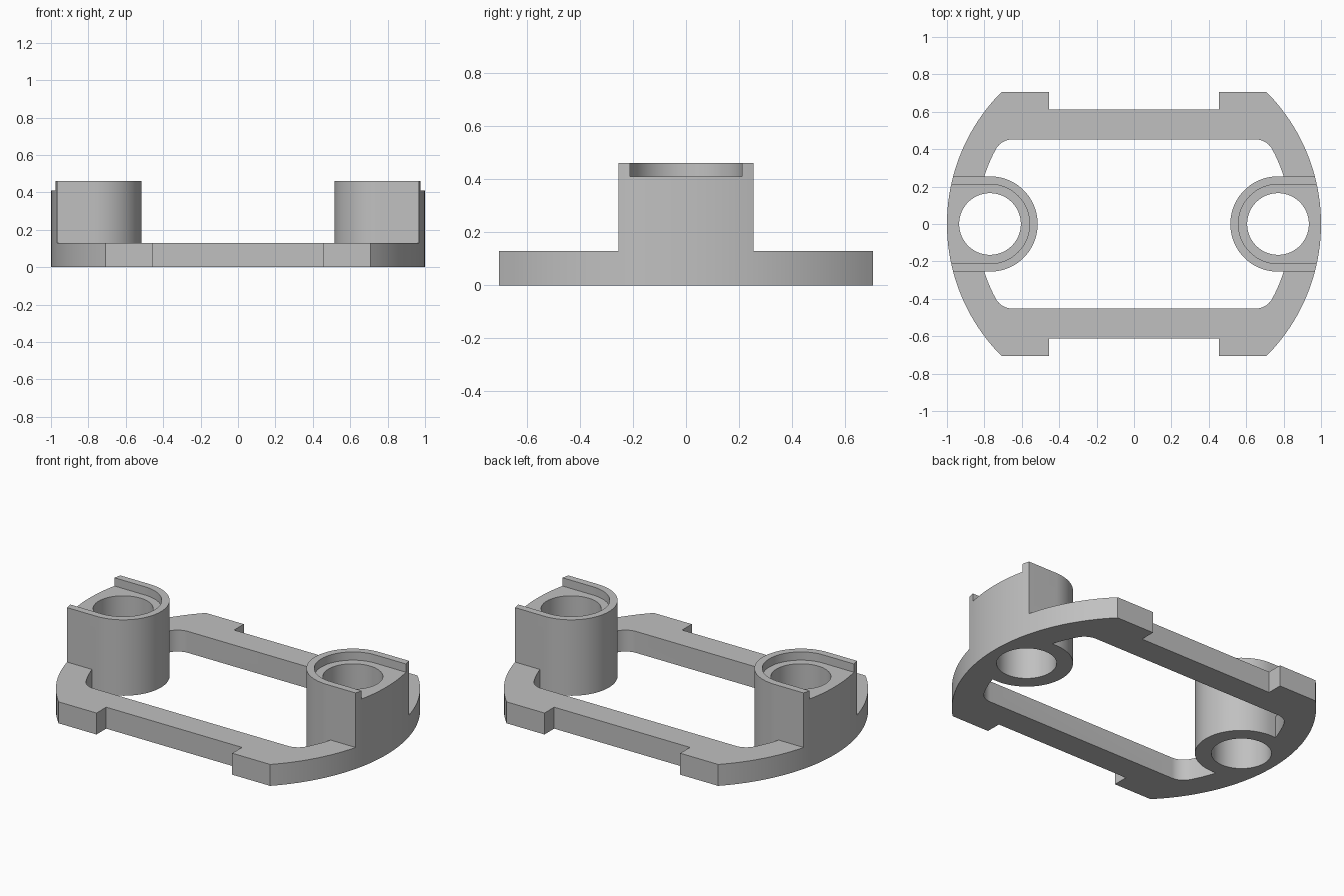
import bpy
import bmesh
from math import cos, sin, pi, atan2, sqrt

if "Cube" in bpy.data.objects:
    bpy.data.objects.remove(bpy.data.objects["Cube"], do_unlink=True)

PLATE_H, LEDGE_H, TOWER_H = 0.13, 0.41, 0.46
TOWER_X, TOWER_R, LIP_R, BORE_R = 0.77, 0.255, 0.212, 0.165
BEYOND = 1.2  # parts run past the rim and are trimmed by the round envelope

grey = bpy.data.materials.new("plain grey")
grey.use_nodes = True
colour = (0.53, 0.53, 0.53, 1)
grey.diffuse_color = colour
grey.node_tree.nodes["Principled BSDF"].inputs["Base Color"].default_value = colour


def arc(cx, cy, r, start, end, steps):
    return [(cx + r * cos(start + (end - start) * i / steps),
             cy + r * sin(start + (end - start) * i / steps)) for i in range(steps + 1)]


def circle(cx, cy, r, steps):
    return arc(cx, cy, r, 0, 2 * pi, steps)[:-1]


def four_way(quarter):
    """Mirror a quarter outline, running from the x axis side to the y axis side."""
    half = quarter + [(-x, y) for x, y in reversed(quarter)]
    return half + [(-x, -y) for x, y in half]


def prism(name, outline, z0, z1):
    bm = bmesh.new()
    face = bm.faces.new([bm.verts.new((x, y, z0)) for x, y in outline])
    top = bmesh.ops.extrude_face_region(bm, geom=[face])["geom"]
    bmesh.ops.translate(bm, vec=(0, 0, z1 - z0),
                        verts=[v for v in top if isinstance(v, bmesh.types.BMVert)])
    bmesh.ops.recalc_face_normals(bm, faces=bm.faces)
    mesh = bpy.data.meshes.new(name)
    bm.to_mesh(mesh)
    bm.free()
    mesh.materials.append(grey)
    obj = bpy.data.objects.new(name, mesh)
    bpy.context.collection.objects.link(obj)
    return obj


def combine(target, other, operation):
    mod = target.modifiers.new(operation.lower(), 'BOOLEAN')
    mod.operation, mod.object, mod.solver = operation, other, 'EXACT'
    bpy.context.view_layer.objects.active = target
    bpy.ops.object.modifier_apply(modifier=mod.name)
    bpy.data.objects.remove(other, do_unlink=True)


def u_shape(side, r):
    """Round toward the middle, open ended toward the rim."""
    pts = arc(TOWER_X, 0, r, pi / 2, 3 * pi / 2, 40)
    pts = [(BEYOND, r)] + pts + [(BEYOND, -r)]
    return [(side * x, y) for x, y in pts]


# Base plate with a shallow notch along the front and back
frame = prism("mounting_frame", four_way(
    [(BEYOND, 0.705), (0.455, 0.705), (0.455, 0.612)]), 0, PLATE_H)

# Window: ends concentric with the rim, filleted into the straight sides
END_R, FILLET, SIDE_Y = 0.84, 0.1, 0.452
fy = SIDE_Y - FILLET
fx = sqrt((END_R - FILLET) ** 2 - fy ** 2)
angle = atan2(fy, fx)
window = four_way(arc(0, 0, END_R, 0.05, angle, 12)
                  + arc(fx, fy, FILLET, angle, pi / 2, 10)[1:])
combine(frame, prism("window_cutter", window, -0.1, 0.3), 'DIFFERENCE')

# Towers, each with a through bore and a lipped ledge on top
for side in (-1, 1):
    combine(frame, prism("tower", u_shape(side, TOWER_R), 0, TOWER_H), 'UNION')
    combine(frame, prism("bore_cutter", circle(side * TOWER_X, 0, BORE_R, 64),
                         -0.1, 0.6), 'DIFFERENCE')
    combine(frame, prism("ledge_cutter", u_shape(side, LIP_R), LEDGE_H, 0.6), 'DIFFERENCE')

# Round outer rim
combine(frame, prism("rim_envelope", circle(0, 0, 1, 160), -0.2, 0.8), 'INTERSECT')

bpy.ops.object.select_all(action='DESELECT')
frame.select_set(True)
bpy.context.view_layer.objects.active = frame
bpy.ops.object.shade_smooth_by_angle(angle=pi / 6)
